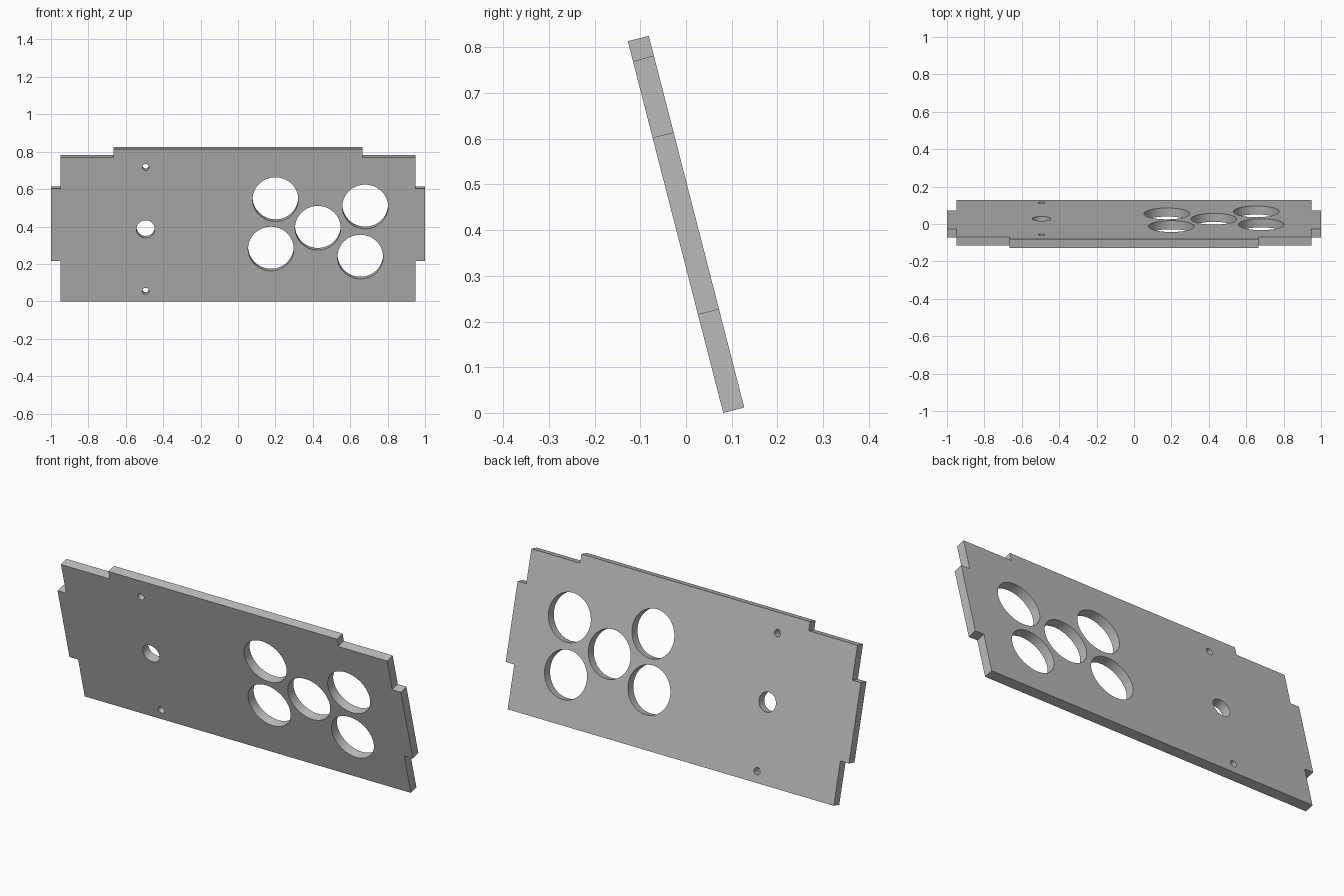
import bpy, bmesh, math
from mathutils import Matrix

cube = bpy.data.objects.get("Cube")
if cube:
    bpy.data.objects.remove(cube, do_unlink=True)

TILT = math.radians(14.4)
THICK = 0.0475

grey = bpy.data.materials.new("plain_grey")
grey.use_nodes = True
colour = (0.5, 0.5, 0.5, 1)
grey.diffuse_color = colour
grey.node_tree.nodes["Principled BSDF"].inputs["Base Color"].default_value = colour


def add_object(name, bm):
    bmesh.ops.recalc_face_normals(bm, faces=bm.faces[:])
    mesh = bpy.data.meshes.new(name)
    bm.to_mesh(mesh)
    bm.free()
    mesh.materials.append(grey)
    obj = bpy.data.objects.new(name, mesh)
    bpy.context.collection.objects.link(obj)
    return obj


# Panel outline: right half, mirrored, with side tabs and a top tab
half = [(0.95, 0), (0.95, 0.222), (1, 0.222), (1, 0.622), (0.95, 0.622),
        (0.95, 0.795), (0.666, 0.795), (0.666, 0.84)]
outline = half + [(-x, v) for x, v in reversed(half)]
bm = bmesh.new()
face = bm.faces.new([bm.verts.new((x, 0, v)) for x, v in outline])
extruded = bmesh.ops.extrude_face_region(bm, geom=[face])["geom"]
bmesh.ops.translate(bm, vec=(0, THICK, 0),
                    verts=[g for g in extruded if isinstance(g, bmesh.types.BMVert)])
panel = add_object("panel", bm)

# Holes: x, height of the centre, radius
large, medium, small = 0.122, 0.049, 0.018
holes = [(0.20, 0.545, large), (0.176, 0.281, large), (0.427, 0.392, large),
         (0.68, 0.506, large), (0.654, 0.238, large),
         (-0.494, 0.386, medium), (-0.494, 0.717, small), (-0.494, 0.055, small)]
bm = bmesh.new()
for x, z, radius in holes:
    place = (Matrix.Translation((x, THICK / 2, z / math.cos(TILT)))
             @ Matrix.Rotation(math.pi / 2, 4, 'X'))
    bmesh.ops.create_cone(bm, cap_ends=True, segments=64, radius1=radius,
                          radius2=radius, depth=THICK * 3, matrix=place)
cutter = add_object("hole_cutter", bm)
cutter.hide_render = True

# Cut the holes
cut = panel.modifiers.new("holes", 'BOOLEAN')
cut.operation = 'DIFFERENCE'
cut.solver = 'EXACT'
cut.object = cutter
bpy.ops.object.select_all(action='DESELECT')
panel.select_set(True)
bpy.context.view_layer.objects.active = panel
bpy.ops.object.modifier_apply(modifier=cut.name)
bpy.data.objects.remove(cutter, do_unlink=True)
bpy.ops.object.shade_smooth_by_angle(angle=math.radians(30))

# Lean the panel forward
panel.rotation_euler.x = TILT
panel.location.y = 0.0815
